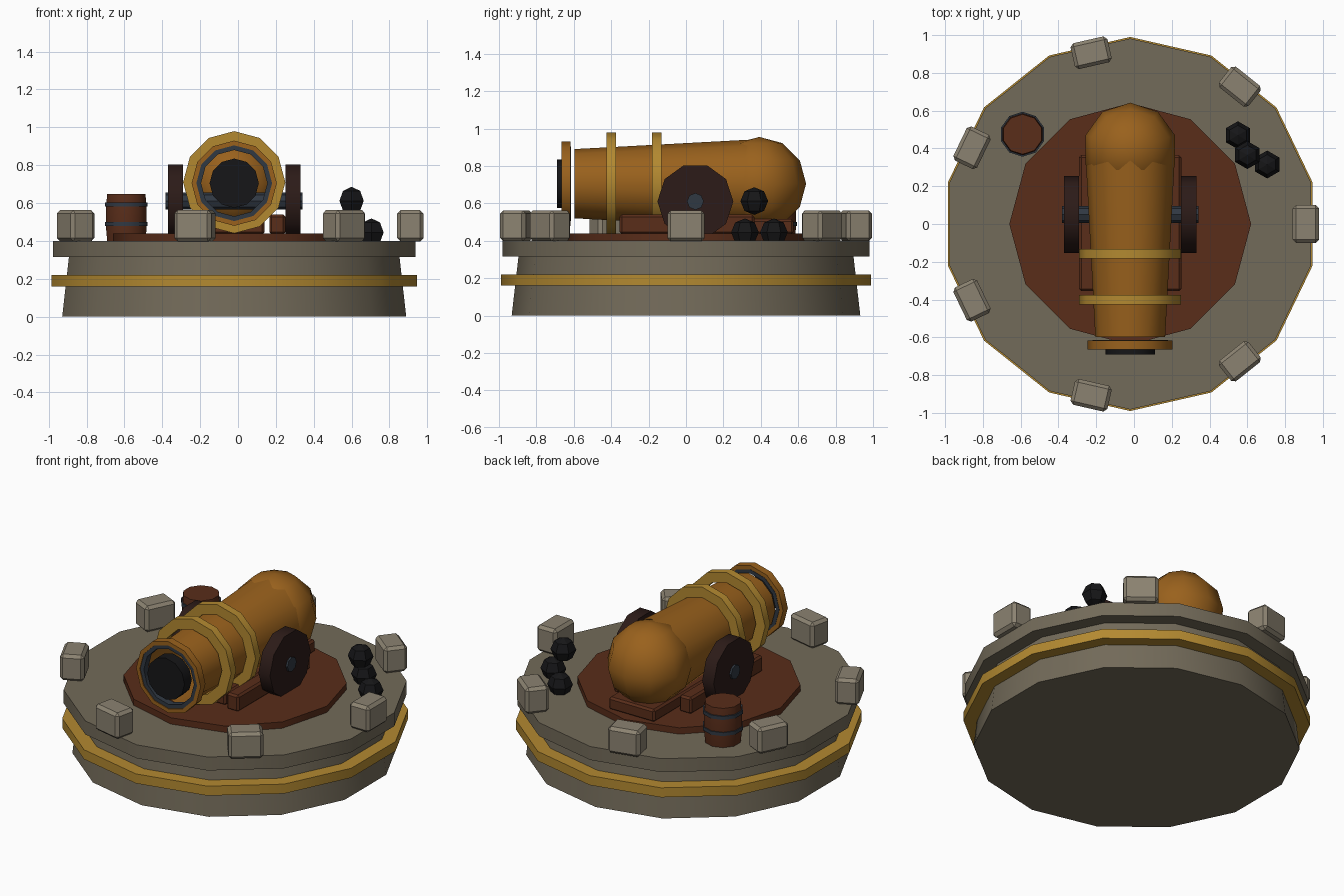
import bpy, bmesh
from math import radians, sin, cos, pi, tau
from mathutils import Matrix, Vector

if "Cube" in bpy.data.objects:
    bpy.data.objects.remove(bpy.data.objects["Cube"])

CX = -0.02          # shared centre line
AXIS_Z = 0.705      # height of the gun axis


def mat(name, rgb):
    m = bpy.data.materials.new(name)
    m.diffuse_color = (*rgb, 1)
    m.use_nodes = True
    m.node_tree.nodes["Principled BSDF"].inputs["Base Color"].default_value = m.diffuse_color
    return m


STONE = mat("stone", (0.17, 0.145, 0.10))
BLOCK = mat("light_stone", (0.26, 0.225, 0.165))
GOLD = mat("gold", (0.45, 0.25, 0.03))
BRONZE = mat("bronze", (0.32, 0.12, 0.012))
WOOD = mat("wood", (0.10, 0.026, 0.01))
DARK = mat("dark_wood", (0.025, 0.011, 0.009))
STEEL = mat("steel", (0.03, 0.04, 0.055))
IRON = mat("iron", (0.008, 0.008, 0.009))

TURN = {"z": Matrix(), "y": Matrix.Rotation(radians(-90), 4, "X"),
        "x": Matrix.Rotation(radians(90), 4, "Y")}


def finish(name, bm, material, smooth):
    bmesh.ops.remove_doubles(bm, verts=bm.verts, dist=1e-5)
    bmesh.ops.recalc_face_normals(bm, faces=bm.faces)
    me = bpy.data.meshes.new(name)
    bm.to_mesh(me)
    bm.free()
    me.materials.append(material)
    ob = bpy.data.objects.new(name, me)
    bpy.context.collection.objects.link(ob)
    if smooth:
        bpy.ops.object.select_all(action="DESELECT")
        ob.select_set(True)
        bpy.context.view_layer.objects.active = ob
        bpy.ops.object.shade_smooth_by_angle(angle=radians(40))
    return ob


def lathe(name, profile, n, loc, material, axis="z", start=0, loop=False, smooth=True):
    """Revolve (radius, height) points; loop joins the last point to the first."""
    bm = bmesh.new()
    rings = []
    for i in range(n):
        a = radians(start) + tau * i / n
        rings.append([bm.verts.new((r * cos(a), r * sin(a), h)) for r, h in profile])
    count = len(profile)
    for i in range(n):
        p, q = rings[i], rings[(i + 1) % n]
        for j in range(count if loop else count - 1):
            k = (j + 1) % count
            bm.faces.new((p[j], q[j], q[k], p[k]))
    # merge pole points, then dissolve flat fans into single caps
    bmesh.ops.remove_doubles(bm, verts=bm.verts, dist=1e-5)
    bmesh.ops.transform(bm, matrix=Matrix.Translation(loc) @ TURN[axis], verts=bm.verts)
    return finish(name, bm, material, smooth)


def disc(name, r0, r1, h0, h1, n, loc, material, **kw):
    return lathe(name, [(0, h0), (r0, h0), (r1, h1), (0, h1)], n, loc, material, **kw)


def tube(name, inner, outer, h0, h1, n, loc, material, **kw):
    pts = [(inner, h0), (outer, h0), (outer, h1), (inner, h1)]
    return lathe(name, pts, n, loc, material, loop=True, **kw)


def ball(name, r, n, rings, loc, material, **kw):
    pts = [(r * sin(pi * i / rings), -r * cos(pi * i / rings)) for i in range(rings + 1)]
    return lathe(name, pts, n, loc, material, start=90, **kw)


def box(name, size, loc, material, turn=0, bevel=0.012):
    bm = bmesh.new()
    bmesh.ops.create_cube(bm, size=1)
    bmesh.ops.scale(bm, vec=size, verts=bm.verts)
    bmesh.ops.bevel(bm, geom=bm.edges[:], offset=bevel, segments=1, affect="EDGES")
    m = Matrix.Translation(loc) @ Matrix.Rotation(turn, 4, "Z")
    bmesh.ops.transform(bm, matrix=m, verts=bm.verts)
    return finish(name, bm, material, False)


# round stone platform
centre = (CX, 0, 0)
disc("foundation", 0.932, 0.895, 0, 0.32, 14, centre, STONE, start=90)
disc("gold_band", 0.99, 0.99, 0.16, 0.22, 14, centre, GOLD, start=90)
disc("platform_slab", 0.982, 0.982, 0.315, 0.40, 14, centre, STONE, start=90)
disc("wooden_deck", 0.64, 0.64, 0.395, 0.44, 12, centre, WOOD)

# parapet blocks
for i in range(7):
    a = tau * i / 7
    box(f"parapet_block_{i + 1}", (0.14, 0.20, 0.165),
        (CX + 0.93 * cos(a), 0.93 * sin(a), 0.48), BLOCK, turn=a, bevel=0.018)

# gun barrel
gun = (CX, 0, AXIS_Z)
lathe("gun_barrel", [(0.185, -0.597), (0.238, 0.39)], 12, gun, BRONZE, axis="y")
ball("breech", 0.25, 10, 6, (CX, 0.392, AXIS_Z), BRONZE)
for i, y in enumerate((-0.40, -0.157)):
    tube(f"gold_ring_{i + 1}", 0.205, 0.27, y - 0.025, y + 0.025, 12,
         (CX, 0, 0.71), GOLD, axis="y")
tube("muzzle_lip", 0.20, 0.225, -0.665, -0.617, 12, gun, BRONZE, axis="y")
tube("muzzle_liner", 0.175, 0.20, -0.66, -0.615, 12, gun, STEEL, axis="y")
disc("bore", 0.13, 0.13, -0.69, -0.617, 12, gun, IRON, axis="y")

# carriage
box("carriage_bed", (0.32, 0.90, 0.08), (CX, 0.125, 0.475), WOOD)
for side, s in (("left", -1), ("right", 1)):
    box(f"{side}_cheek", (0.085, 0.72, 0.105), (CX + s * 0.228, 0.005, 0.487), WOOD)
    disc(f"{side}_wheel", 0.203, 0.203, -0.04, 0.04, 10,
         (CX + s * 0.31, 0.05, 0.61), DARK, axis="x", start=90)
disc("axle", 0.045, 0.045, -0.362, 0.362, 8, (CX, 0.05, 0.61), STEEL, axis="x")

# powder keg
keg = (-0.59, 0.475, 0)
lathe("keg", [(0, 0.40), (0.106, 0.40), (0.113, 0.47), (0.113, 0.58),
              (0.106, 0.648), (0, 0.648)], 10, keg, WOOD, start=90)
for i, z in enumerate((0.49, 0.592)):
    tube(f"keg_hoop_{i + 1}", 0.105, 0.119, z - 0.011, z + 0.011, 10, keg, STEEL, start=90)

# stacked shot
for i, p in enumerate(((0.55, 0.47, 0.445), (0.705, 0.315, 0.445), (0.60, 0.365, 0.612))):
    ball(f"shot_{i + 1}", 0.074, 6, 4, p, IRON, smooth=False)
